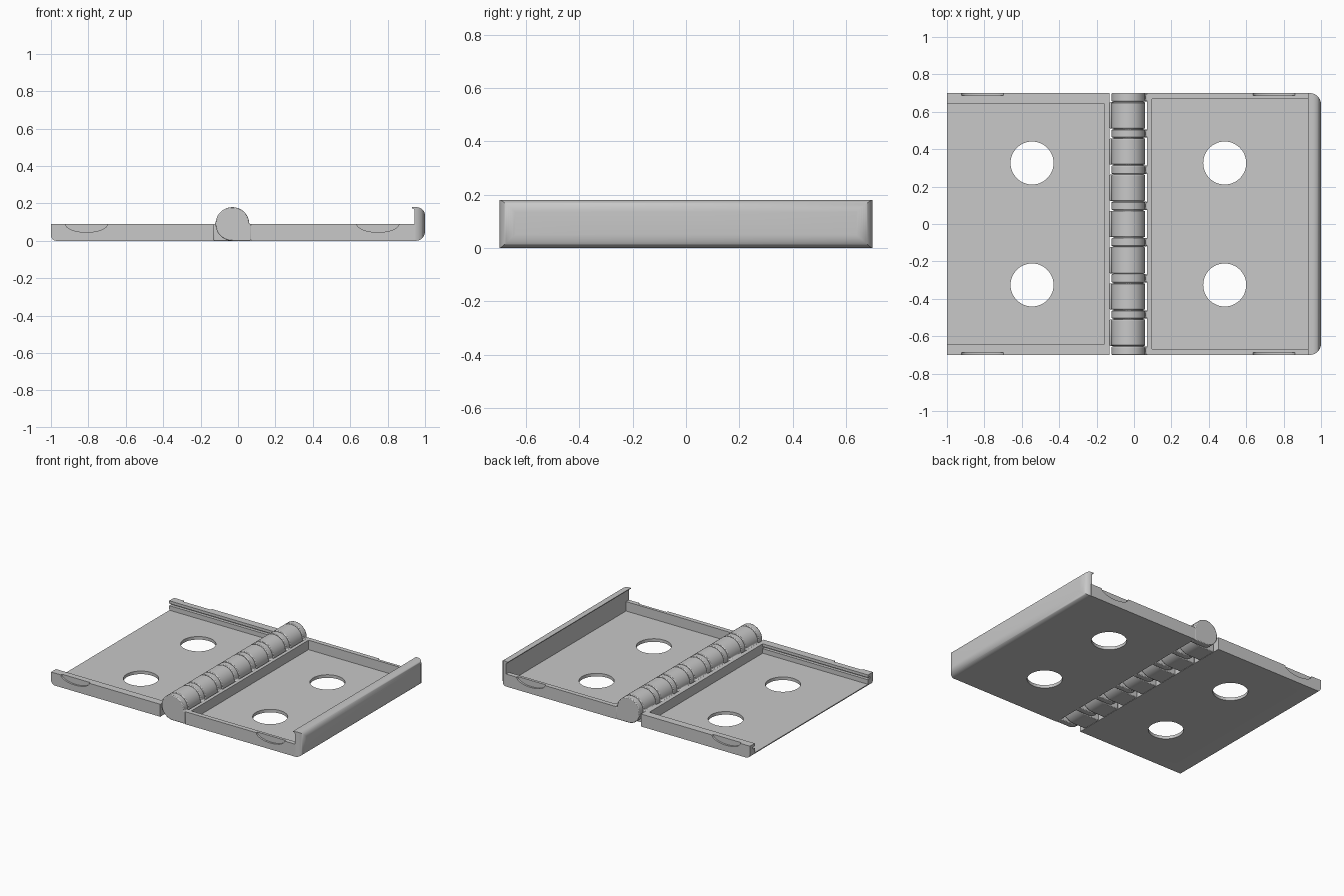
import bpy, bmesh
from math import sin, cos, pi, radians
from mathutils import Vector

old = bpy.data.objects.get("Cube")
if old:
    bpy.data.objects.remove(old)

grey = bpy.data.materials.new("plain grey")
grey.use_nodes = True
COLOUR = (0.58, 0.58, 0.58, 1)
grey.diffuse_color = COLOUR
grey.node_tree.nodes["Principled BSDF"].inputs["Base Color"].default_value = COLOUR

HALF = 0.70            # half depth of the leaves
TOP = 0.09             # leaf height, also barrel radius
FLOOR = 0.022
PIN_X = -0.03
HOLES = 0.326


def arc(cx, cz, r, a, b, n=10):
    """Points on a circle from angle a to angle b in degrees."""
    steps = [radians(a + (b - a) * i / n) for i in range(n + 1)]
    return [(cx + r * cos(t), cz + r * sin(t)) for t in steps]


def prism(name, pts, lo, hi, axis="y"):
    """Extrude a closed outline along y (x-z outline) or z (x-y outline)."""
    bm = bmesh.new()
    place = (lambda p: (p[0], lo, p[1])) if axis == "y" else (lambda p: (p[0], p[1], lo))
    face = bm.faces.new([bm.verts.new(place(p)) for p in pts])
    ext = bmesh.ops.extrude_face_region(bm, geom=[face])
    shift = Vector((0, hi - lo, 0) if axis == "y" else (0, 0, hi - lo))
    moved = [v for v in ext["geom"] if isinstance(v, bmesh.types.BMVert)]
    bmesh.ops.translate(bm, vec=shift, verts=moved)
    bmesh.ops.recalc_face_normals(bm, faces=bm.faces)
    mesh = bpy.data.meshes.new(name)
    bm.to_mesh(mesh)
    bm.free()
    mesh.materials.append(grey)
    ob = bpy.data.objects.new(name, mesh)
    bpy.context.collection.objects.link(ob)
    return ob


def box(name, x0, x1, y0, y1, z0, z1):
    return prism(name, [(x0, z0), (x1, z0), (x1, z1), (x0, z1)], y0, y1)


def bake(ob):
    graph = bpy.context.evaluated_depsgraph_get()
    mesh = bpy.data.meshes.new_from_object(ob.evaluated_get(graph))
    ob.modifiers.clear()
    ob.data = mesh


def combine(ob, others, operation):
    """Apply booleans one after another and drop the helper solids."""
    for other in others:
        mod = ob.modifiers.new("cut", "BOOLEAN")
        mod.object, mod.operation, mod.solver = other, operation, "EXACT"
        bake(ob)
        bpy.data.objects.remove(other)


def smooth(ob, angle=35):
    bpy.ops.object.select_all(action="DESELECT")
    ob.select_set(True)
    bpy.context.view_layer.objects.active = ob
    bpy.ops.object.shade_smooth_by_angle(angle=radians(angle))


def leaf_cutters(hole_x, grip_x):
    """Screw holes through the floor and shallow finger grips in the sides."""
    cuts = []
    for s in (-1, 1):
        ring = arc(hole_x, s * HOLES, 0.115, 0, 360, 48)[:-1]
        cuts.append(prism("hole_cutter", ring, -0.1, 0.3, "z"))
        grip = [(grip_x + 0.113 * cos(t), TOP + 0.001 + 0.045 * sin(t))
                for t in [2 * pi * i / 40 for i in range(40)]]
        cuts.append(prism("grip_cutter", grip, *sorted((s * (HALF - 0.013), s * 0.8))))
    return cuts


# Right-hand tray: open at its outer end, grooved along both side walls
outline = arc(-0.97, 0.03, 0.03, 180, 270, 6) + [(-0.13, 0), (-0.13, TOP), (-1, TOP)]
open_leaf = prism("open_leaf", outline, -HALF, HALF)
cuts = [box("pocket", -1.1, -0.16, -0.645, 0.645, FLOOR, 0.2),
        box("groove", -1.1, -0.16, -0.667, 0.667, 0.055, 0.07)]
combine(open_leaf, cuts + leaf_cutters(-0.545, -0.81), "DIFFERENCE")
smooth(open_leaf)

# Left-hand tray with its screw holes and grips
lip_leaf = box("lip_leaf", 0.07, 0.95, -HALF, HALF, 0, TOP)
combine(lip_leaf, [box("pocket", 0.095, 0.945, -0.667, 0.667, FLOOR, 0.2)]
        + leaf_cutters(0.485, 0.748), "DIFFERENCE")

# Tall hooked lip closing the outer end, its ends rounded in plan
profile = ([(0.93, 0)] + arc(0.95, 0.05, 0.05, -90, 0) + arc(0.955, 0.135, 0.045, 0, 90)
           + [(0.93, 0.18), (0.93, 0.174)] + arc(0.93, 0.159, 0.015, 80, 0, 6)
           + [(0.945, FLOOR), (0.93, FLOOR)])
lip = prism("lip", profile, -HALF, HALF)
plan = (arc(0.94, -HALF + 0.06, 0.06, -90, 0) + arc(0.94, HALF - 0.06, 0.06, 0, 90)
        + [(0.5, HALF), (0.5, -HALF)])
combine(lip, [prism("lip_plan", plan, -0.1, 0.4, "z")], "INTERSECT")
combine(lip_leaf, [lip], "UNION")
smooth(lip_leaf, 60)


def knuckle(name, y0, y1, side):
    """Barrel piece with a web running down to the leaf on the given side."""
    pts = [(-0.101, 0)] + arc(0, TOP, TOP, -90, 180, 40) + [(-0.101, TOP)]
    ob = prism(name, [(PIN_X - side * x, z) for x, z in pts], y0, y1)
    mod = ob.modifiers.new("rounded edges", "BEVEL")
    mod.width, mod.segments, mod.limit_method = 0.005, 2, "ANGLE"
    mod.angle_limit = radians(60)
    smooth(ob)


# Barrel: thin knuckles on the lipped leaf, long ones on the open leaf
THIN, GAP = 0.045, 0.004
FIRST = -HALF + THIN / 2
PITCH = -2 * FIRST / 7
for i in range(8):
    y = FIRST + i * PITCH
    knuckle("thin_knuckle", y - THIN / 2, y + THIN / 2, 1)
    if i < 7:
        knuckle("long_knuckle", y + THIN / 2 + GAP, y + PITCH - THIN / 2 - GAP, -1)

pin = prism("hinge_pin", arc(PIN_X, TOP, 0.08, 0, 360, 40)[:-1], FIRST, -FIRST)
smooth(pin)
